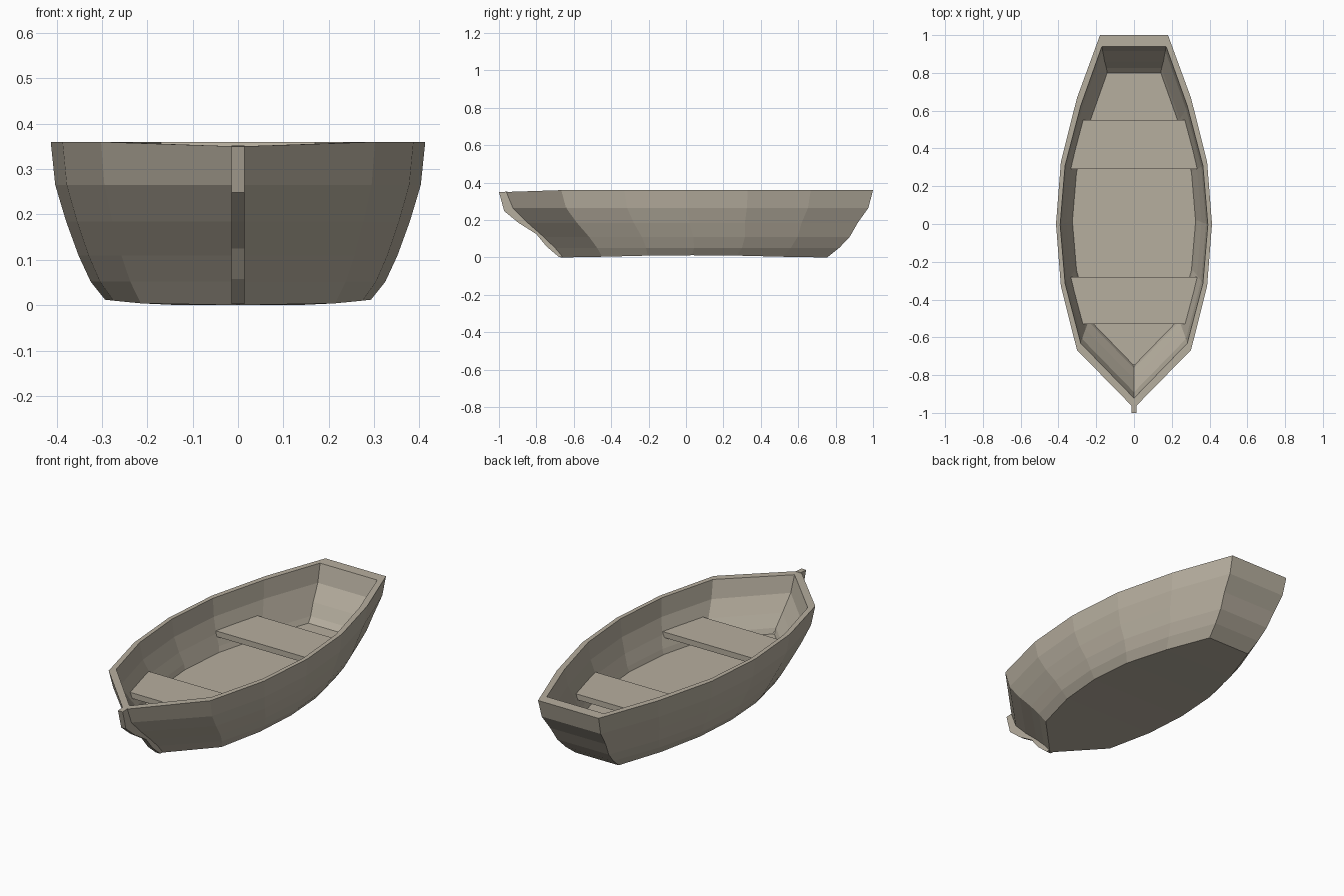
import bpy, bmesh

if "Cube" in bpy.data.objects:
    bpy.data.objects.remove(bpy.data.objects["Cube"])

wood = bpy.data.materials.new("weathered wood")
wood.diffuse_color = (0.47, 0.425, 0.345, 1)
wood.use_nodes = True
wood.node_tree.nodes["Principled BSDF"].inputs["Base Color"].default_value = wood.diffuse_color


def finish(bm, name):
    bmesh.ops.recalc_face_normals(bm, faces=bm.faces[:])
    me = bpy.data.meshes.new(name)
    bm.to_mesh(me)
    bm.free()
    me.materials.append(wood)
    ob = bpy.data.objects.new(name, me)
    bpy.context.collection.objects.link(ob)
    return ob


def prism(name, pts, axis, lo, hi):
    """Extrude a 2D outline along x (axis 0) or z (axis 2)."""
    bm = bmesh.new()
    rings = []
    for d in (lo, hi):
        rings.append([bm.verts.new((d, a, b) if axis == 0 else (a, b, d)) for a, b in pts])
    n = len(pts)
    bm.faces.new(rings[0])
    bm.faces.new(rings[1])
    for i in range(n):
        j = (i + 1) % n
        bm.faces.new((rings[0][i], rings[0][j], rings[1][j], rings[1][i]))
    return finish(bm, name)


# Hull: plan of the rim, station by station from bow to stern
plan_y = [-0.975, -0.667, -0.33, 0, 0.33, 0.667, 1.0]
plan_w = [0, 0.302, 0.387, 0.413, 0.387, 0.302, 0.18]
inset = [0, 0.02, 0.022, 0.022, 0.022, 0.02, 0.01]
rocker = [0, 0.004, 0.010, 0.012, 0.010, 0.004, 0]

# Levels: height, bow y, stern y, width factor, inside?
levels = [
    (0.000, -0.670, 0.755, 0.710, False),
    (0.052, -0.715, 0.820, 0.787, False),
    (0.110, -0.775, 0.875, 0.852, False),
    (0.185, -0.860, 0.918, 0.918, False),
    (0.265, -0.940, 0.975, 0.976, False),
    (0.360, -0.975, 1.000, 1.000, False),
    (0.360, -0.922, 0.940, 1.000, True),
    (0.265, -0.890, 0.915, 0.976, True),
    (0.185, -0.820, 0.860, 0.918, True),
    (0.125, -0.765, 0.825, 0.865, True),
    (0.098, -0.750, 0.800, 0.843, True),
]

bm = bmesh.new()
rings = []
for k, (z, bow, stern, f, inside) in enumerate(levels):
    right, left = [], []
    for i in range(7):
        t = (plan_y[i] - plan_y[0]) / (plan_y[-1] - plan_y[0])
        y = bow + t * (stern - bow)
        x = plan_w[i] * f - (inset[i] if inside else 0)
        h = z + (rocker[i] if k == 0 else 0)
        if i == 0 and z == 0.36:
            h = 0.35
        right.append(bm.verts.new((x, y, h)))
        left.append(right[0] if i == 0 else bm.verts.new((-x, y, h)))
    rings.append((right, left))

for (r0, l0), (r1, l1) in zip(rings, rings[1:]):
    for i in range(6):
        bm.faces.new((r0[i], r0[i + 1], r1[i + 1], r1[i]))
        bm.faces.new((l0[i], l1[i], l1[i + 1], l0[i + 1]))
    bm.faces.new((r0[6], l0[6], l1[6], r1[6]))  # transom

# Bottom and inner floor
for r, l in (rings[0], rings[-1]):
    bm.faces.new((r[0], r[1], l[1]))
    for i in range(1, 6):
        bm.faces.new((r[i], r[i + 1], l[i + 1], l[i]))
finish(bm, "hull")

# Stem post along the bow
stem = [(-1.0, 0.35), (-0.972, 0.248), (-0.895, 0.185), (-0.80, 0.125),
        (-0.745, 0.058), (-0.68, 0.003), (-0.66, 0.003), (-0.70, 0.055),
        (-0.76, 0.115), (-0.845, 0.185), (-0.925, 0.265), (-0.955, 0.352)]
prism("stem_post", stem, 0, -0.014, 0.014)

# Two bench seats, tapering toward the ends of the boat
for name, y0, y1 in (("front_seat", -0.28, -0.53), ("rear_seat", 0.29, 0.55)):
    prism(name, [(-0.335, y0), (0.335, y0), (0.274, y1), (-0.274, y1)], 2, 0.17, 0.2)
